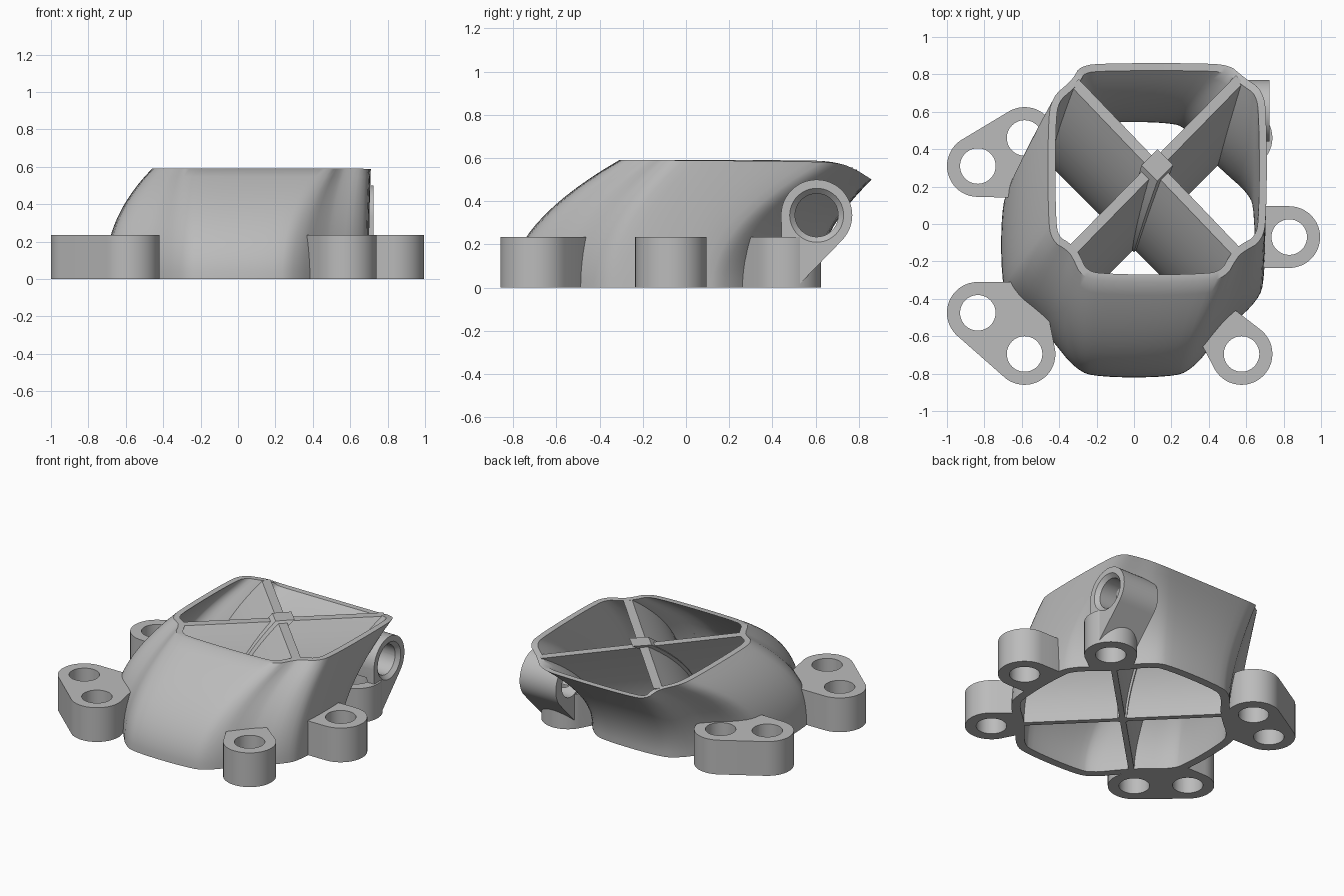
import bpy, bmesh, math
from mathutils import Vector

if "Cube" in bpy.data.objects:
    bpy.data.objects.remove(bpy.data.objects["Cube"])

metal = bpy.data.materials.new("light grey metal")
metal.use_nodes = True
grey = (0.5, 0.5, 0.5, 1)
metal.diffuse_color = grey
metal.node_tree.nodes["Principled BSDF"].inputs["Base Color"].default_value = grey

STEPS = 14
FLANGE = 0.235
# Eight side corners plus a pulled-in point in each chamfer, anticlockwise
BOTTOM = [(-.28, -.82), (.28, -.82), (.47, -.58), (.70, -.38), (.70, .16), (.47, .36),
          (.28, .60), (-.28, .60), (-.47, .36), (-.71, .16), (-.71, -.38), (-.47, -.58)]
TOP = [(-.27, -.31), (.48, -.31), (.56, -.16), (.71, -.08), (.71, .70), (.58, .79),
       (.50, .86), (-.28, .86), (-.33, .77), (-.46, .66), (-.46, -.08), (-.34, -.15)]


def top_height(y):
    return 0.59 - 0.09 * max(0, (y - 0.66) / 0.2) ** 1.6


def sweep(a, b, t):
    """Point between a lower and an upper plan point; the walls lean more with height."""
    return Vector((a[0] + (b[0] - a[0]) * t ** 2.3,
                   a[1] + (b[1] - a[1]) * t ** 2,
                   top_height(b[1]) * t))


def round_corners(points):
    for cut in (0.16, 0.27, 0.25):
        pairs = zip(points, points[1:] + points[:1])
        points = [p.lerp(q, f) for p, q in pairs for f in (cut, 1 - cut)]
    return points


def inset(points, d):
    result = []
    for i, p in enumerate(points):
        along = points[(i + 1) % len(points)] - points[i - 1]
        result.append(p + Vector((-along.y, along.x, 0)).normalized() * d)
    return result


def make(name, bm, smooth=True):
    bmesh.ops.recalc_face_normals(bm, faces=bm.faces)
    mesh = bpy.data.meshes.new(name)
    bm.to_mesh(mesh)
    bm.free()
    mesh.materials.append(metal)
    ob = bpy.data.objects.new(name, mesh)
    bpy.context.collection.objects.link(ob)
    if smooth:
        shade(ob)
    return ob


def shade(ob):
    bpy.ops.object.select_all(action='DESELECT')
    ob.select_set(True)
    bpy.context.view_layer.objects.active = ob
    bpy.ops.object.shade_smooth_by_angle(angle=math.radians(35))


def loft(name, rings, loop=False, smooth=True):
    """Skin a stack of rings; loop joins the last ring to the first, else cap the ends."""
    bm = bmesh.new()
    rows = [[bm.verts.new(p) for p in ring] for ring in rings]
    n = len(rows[0])
    for lower, upper in zip(rows, rows[1:] + (rows[:1] if loop else [])):
        for i in range(n):
            j = (i + 1) % n
            bm.faces.new((lower[i], lower[j], upper[j], upper[i]))
    if not loop:
        caps = [bm.faces.new(rows[0]), bm.faces.new(rows[-1])]
        bmesh.ops.triangulate(bm, faces=caps)
    return make(name, bm, smooth)


def circle(c, r, n=48):
    return [(c[0] + r * math.cos(math.tau * i / n), c[1] + r * math.sin(math.tau * i / n))
            for i in range(n)]


def hull(points):
    """Convex outline around plan points."""
    points = sorted(set(points))

    def half(seq):
        out = []
        for p in seq:
            while len(out) > 1 and ((out[-1][0] - out[-2][0]) * (p[1] - out[-2][1])
                                    <= (out[-1][1] - out[-2][1]) * (p[0] - out[-2][0])):
                out.pop()
            out.append(p)
        return out[:-1]
    return half(points) + half(points[::-1])


def prism(name, outline, low, high, sideways=False):
    place = (lambda p, h: (h, p[0], p[1])) if sideways else (lambda p, h: (p[0], p[1], h))
    return loft(name, [[place(p, h) for p in outline] for h in (low, high)], smooth=False)


def subtract(ob, cutters):
    bpy.context.view_layer.objects.active = ob
    for cutter in cutters:
        cutter.hide_render = True
        mod = ob.modifiers.new("cut", 'BOOLEAN')
        mod.operation = 'DIFFERENCE'
        mod.solver = 'EXACT'
        mod.object = cutter
        bpy.ops.object.modifier_apply(modifier=mod.name)
    shade(ob)


# Flared duct shell
levels = [i / STEPS for i in range(STEPS + 1)]
outer = [round_corners([sweep(a, b, t) for a, b in zip(BOTTOM, TOP)]) for t in levels]
inner = [inset(ring, 0.055 - 0.015 * t) for ring, t in zip(outer, levels)]
loft("duct_shell", outer + inner[::-1], loop=True)

# Cavity used to trim the mounting bosses
below = [p - Vector((0, 0, 0.1)) for p in inner[0]]
cavity = loft("cavity_cutter", [below] + inner, smooth=False)

# Crossing divider walls running between opposite corners
for name, i, j in (("divider_a", 2, 8), ("divider_b", 5, 11)):
    rings = []
    for t in levels:
        p, q = (sweep(BOTTOM[k], TOP[k], t) for k in (i, j))
        span = (q - p).normalized()
        side = Vector((-span.y, span.x, 0)).normalized() * (0.018 + 0.01 * t)
        p, q = p + span * 0.02, q - span * 0.02
        rings.append([p + side, p - side, q - side, q + side])
    loft(name, rings)

# Thickened post where the dividers cross
post = []
for t in levels:
    c = sweep((0, -.11), (.125, .315), t)
    r = 0.04 + 0.045 * t
    post.append([c + Vector((r * math.cos(a), r * math.sin(a), 0))
                 for a in (k * math.pi / 2 for k in range(4))])
loft("divider_post", post)

# Mounting bosses: bolt centres and the webs that tie them to the shell
R, HOLE = 0.165, 0.095
bosses = {
    "left_rear_pair": ([(-.585, .46), (-.835, .31)], [(-.62, .22, .08)]),
    "left_front_pair": ([(-.585, -.695), (-.835, -.475)], [(-.60, -.44, .13)]),
    "right_front_boss": ([(.575, -.695)], [(.47, -.57, .13)]),
    "right_side_boss": ([(.83, -.07)], [(.66, -.07, R)]),
    "right_rear_boss": ([(.575, .46)], [(.47, .34, .13)]),
}
for name, (bolts, webs) in bosses.items():
    points = [p for b in bolts for p in circle(b, R)]
    points += [p for x, y, r in webs for p in circle((x, y), r)]
    boss = prism(name, hull(points), 0, FLANGE)
    holes = [prism("hole_cutter", circle(b, HOLE), -0.1, 0.4) for b in bolts]
    subtract(boss, [cavity] + holes)
    for hole in holes:
        bpy.data.objects.remove(hole)

# Sideways pivot lug at the rear right
ring = (.605, .335)
lug = prism("pivot_lug", hull(circle(ring, R) + [(.45, .02), (.53, .02)]), 0.45, 0.725, True)
bore = prism("bore_cutter", circle(ring, 0.1), 0.2, 0.9, True)
recess = loft("recess_cutter", [[(x, y, z) for y, z in circle(ring, r)]
                                for x, r in ((.69, .09), (.735, .135))], smooth=False)
bolt = prism("bolt_cutter", circle((.575, .46), HOLE), -0.1, FLANGE + 0.03)
subtract(lug, [cavity, bore, recess, bolt])
for cutter in (bore, recess, bolt, cavity):
    bpy.data.objects.remove(cutter)
